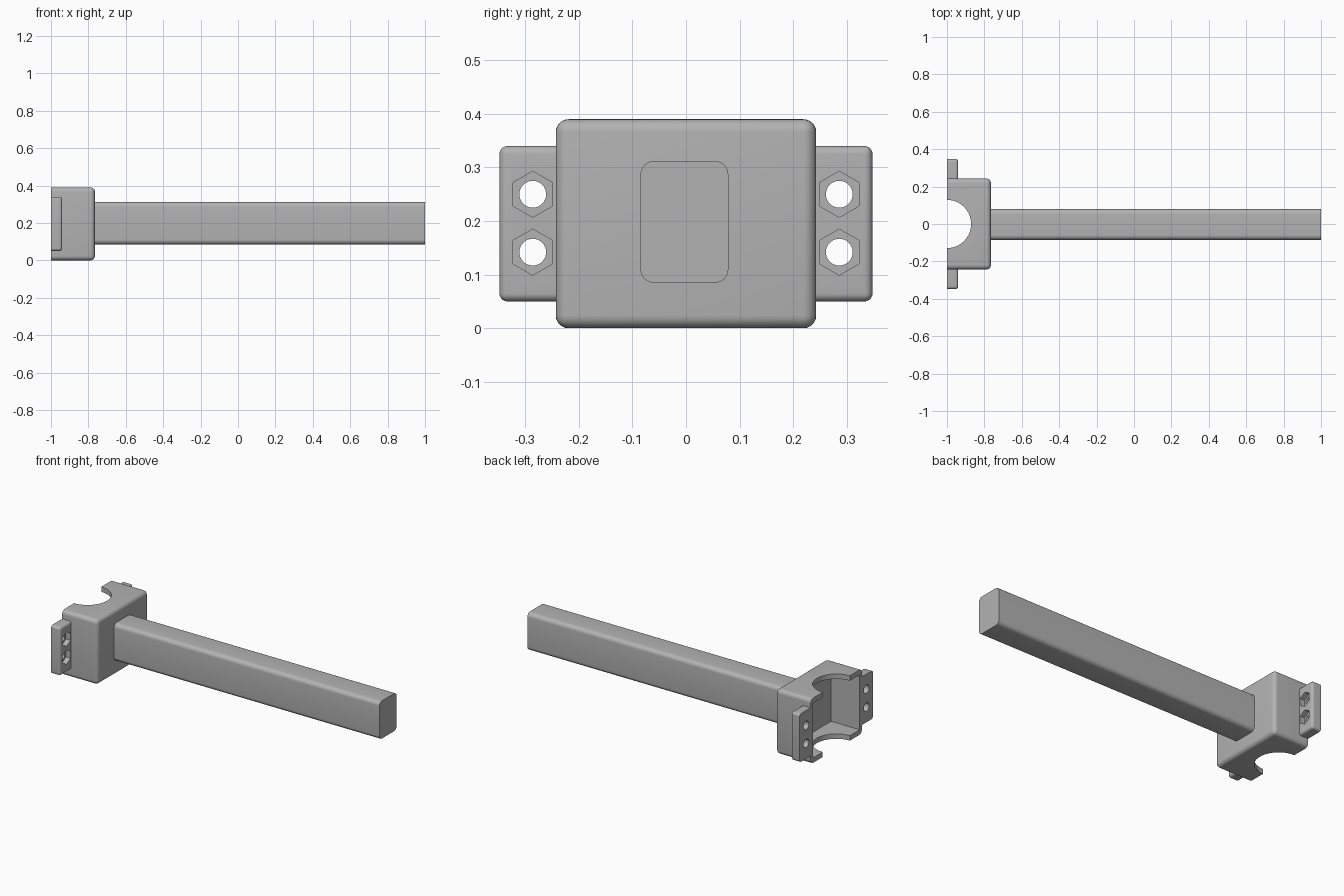
import bpy, bmesh
from math import radians, sin, cos, tau
from mathutils import Matrix, Vector

if "Cube" in bpy.data.objects:
    bpy.data.objects.remove(bpy.data.objects["Cube"])

grey = bpy.data.materials.new("plain grey")
grey.use_nodes = True
grey.diffuse_color = (0.45, 0.45, 0.45, 1)
grey.node_tree.nodes["Principled BSDF"].inputs["Base Color"].default_value = grey.diffuse_color


def finish(bm, name):
    bmesh.ops.recalc_face_normals(bm, faces=bm.faces[:])
    mesh = bpy.data.meshes.new(name)
    bm.to_mesh(mesh)
    bm.free()
    mesh.materials.append(grey)
    obj = bpy.data.objects.new(name, mesh)
    bpy.context.collection.objects.link(obj)
    return obj


def box(name, lo, hi, radius=0, rounded=None):
    """Box between two corners; edges accepted by the rule are rounded."""
    lo, hi = Vector(lo), Vector(hi)
    bm = bmesh.new()
    bmesh.ops.create_cube(bm, size=1)
    for v in bm.verts:
        v.co = (lo + hi) / 2 + Matrix.Diagonal(hi - lo) @ v.co
    if rounded:
        edges = [e for e in bm.edges if rounded(e.verts[0].co, e.verts[1].co)]
        bmesh.ops.bevel(bm, geom=edges, offset=radius, segments=6,
                        profile=0.5, affect='EDGES')
    return finish(bm, name)


def prism(name, centre, radius, depth, sides, axis):
    """Regular prism along x (first corner up) or along z."""
    bm = bmesh.new()
    along = Vector((1, 0, 0)) if axis == 'X' else Vector((0, 0, 1))
    start = Vector((0, 0, 1)) if axis == 'X' else Vector((1, 0, 0))
    across = along.cross(start)
    rings = []
    for end in (-depth / 2, depth / 2):
        ring = [bm.verts.new(Vector(centre) + along * end + radius *
                             (start * cos(tau * i / sides) + across * sin(tau * i / sides)))
                for i in range(sides)]
        bm.faces.new(ring)
        rings.append(ring)
    low, high = rings
    for i in range(sides):
        bm.faces.new((low[i - 1], low[i], high[i], high[i - 1]))
    return finish(bm, name)


def cut(obj, cutters):
    bpy.context.view_layer.objects.active = obj
    for cutter in cutters:
        mod = obj.modifiers.new("cut", 'BOOLEAN')
        mod.operation, mod.solver, mod.object = 'DIFFERENCE', 'EXACT', cutter
        bpy.ops.object.modifier_apply(modifier=mod.name)
        bpy.data.objects.remove(cutter)


BACK, FRONT, HALF, TOP = -1.0, -0.765, 0.243, 0.39
EAR_FRONT, EAR_END = -0.94, 0.348

# Hollow clamp body, open at its flat back, with round notches above and below
body = box("clamp_body", (BACK, -HALF, 0), (FRONT, HALF, TOP), 0.024,
           lambda a, b: max(a.x, b.x) > BACK + 0.01)
cut(body, [
    box("cavity_cutter", (BACK - 0.1, -0.222, 0.03), (-0.81, 0.222, TOP - 0.03)),
    prism("notch_cutter", (BACK, 0, TOP / 2), 0.129, 1, 64, 'Z'),
])
parts = [body]

# Mounting ears with bolt holes and hexagonal nut pockets
for side, name in ((-1, "front_ear"), (1, "rear_ear")):
    inner, outer = side * HALF, side * EAR_END
    ear = box(name, (BACK, min(inner, outer), 0.05), (EAR_FRONT, max(inner, outer), 0.34), 0.015,
              lambda a, b: max(a.x, b.x) > BACK + 0.01 and max(abs(a.y), abs(b.y)) > HALF + 0.01)
    cutters = []
    for z in (0.142, 0.25):
        cutters.append(prism("hole_cutter", (BACK, side * 0.286, z), 0.025, 0.3, 32, 'X'))
        cutters.append(prism("nut_cutter", (EAR_FRONT, side * 0.286, z), 0.043, 0.06, 6, 'X'))
    cut(ear, cutters)
    parts.append(ear)

# Long bar, rounded along its length and flat at the end
parts.append(box("bar", (FRONT, -0.085, 0.085), (1, 0.079, 0.312), 0.025,
                 lambda a, b: abs(a.x - b.x) > 0.1))

bpy.ops.object.select_all(action='DESELECT')
for part in parts:
    part.select_set(True)
bpy.context.view_layer.objects.active = body
bpy.ops.object.shade_smooth_by_angle(angle=radians(30))
